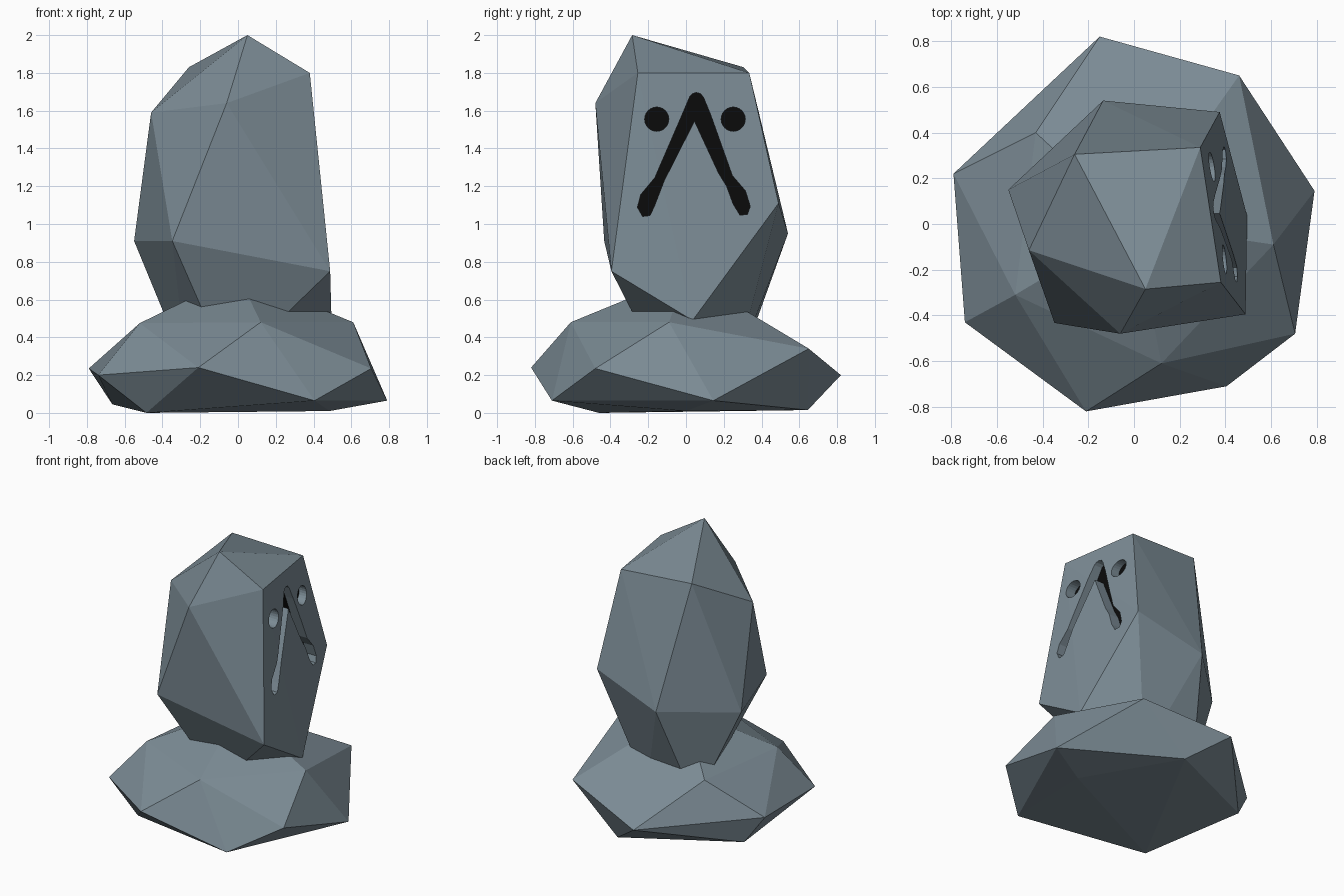
import bpy, bmesh, math
from mathutils import Vector

if "Cube" in bpy.data.objects:
    bpy.data.objects.remove(bpy.data.objects["Cube"])


def material(name, rgb):
    m = bpy.data.materials.new(name)
    m.diffuse_color = (*rgb, 1)
    m.use_nodes = True
    m.node_tree.nodes["Principled BSDF"].inputs["Base Color"].default_value = m.diffuse_color
    return m


STONE = material("blue grey stone", (0.20, 0.26, 0.30))
BLACK = material("black recess", (0.003, 0.003, 0.003))


def finish(bm, name):
    bmesh.ops.recalc_face_normals(bm, faces=bm.faces[:])
    me = bpy.data.meshes.new(name)
    bm.to_mesh(me)
    bm.free()
    ob = bpy.data.objects.new(name, me)
    bpy.context.collection.objects.link(ob)
    me.materials.append(STONE)
    me.materials.append(BLACK)
    return ob


def boulder(name, corners):
    """Faceted stone: convex hull around a few corner points."""
    bm = bmesh.new()
    for c in corners:
        bm.verts.new(c)
    res = bmesh.ops.convex_hull(bm, input=bm.verts[:])
    loose = [v for v in bm.verts if not v.link_faces]
    bmesh.ops.delete(bm, geom=loose, context='VERTS')
    return finish(bm, name)


# Wide stone at the bottom
boulder("base_stone", [
    (0, 0, .73),
    (.61, -.09, .48), (.12, -.61, .48), (-.52, -.31, .475), (-.43, .40, .48), (.46, .65, .34),
    (-.15, .82, .20), (.79, .145, .065), (.705, -.48, .235), (.405, -.71, .065),
    (-.21, -.82, .24), (-.74, -.43, .20), (-.79, .22, .235),
    (-.485, -.46, 0), (-.665, .28, .045), (.10, .645, .015), (.485, 0, .01)])

# Tall stone on top, with a broad flat side towards +x
head = boulder("head_stone", [
    (.05, -.285, 2.0), (.29, .335, 1.80), (-.26, .305, 1.83), (.38, -.255, 1.80),
    (-.06, -.48, 1.64), (-.46, -.115, 1.59), (-.55, .15, .91), (-.135, .54, .95),
    (.375, .49, 1.11), (.495, .035, .49), (.488, -.395, .75), (-.348, -.433, .91),
    (-.05, -.13, .23), (-.27, .28, .23), (.13, .26, .23)])

# Carved face: recesses whose floor lies parallel to the flat side
DEPTH = 0.07
A, B = 0.105, 0.09


def side_x(y, z):
    return 0.38 - A * (y + .25) - B * (z - 1.8)


def recess(name, outline):
    bm = bmesh.new()
    inner = [bm.verts.new((side_x(y, z) - DEPTH, y, z)) for y, z in outline]
    outer = [bm.verts.new((side_x(y, z) + 0.2, y, z)) for y, z in outline]
    n = len(outline)
    bm.faces.new(inner)
    bm.faces.new(outer[::-1])
    for i in range(n):
        j = (i + 1) % n
        bm.faces.new((inner[i], outer[i], outer[j], inner[j]))
    ob = finish(bm, name)
    ob.hide_render = True
    return ob


def circle(cy, cz, r, n=24):
    return [(cy + r * math.cos(math.tau * i / n), cz + r * math.sin(math.tau * i / n))
            for i in range(n)]


nose_outline = [
    (.02, 1.675), (.035, 1.69), (.055, 1.696), (.077, 1.69), (.093, 1.67), (.13, 1.58),
    (.245, 1.257), (.315, 1.175), (.34, 1.093), (.325, 1.05), (.285, 1.048), (.25, 1.105),
    (.215, 1.20), (.172, 1.27), (.045, 1.545),
    (-.115, 1.23), (-.165, 1.10), (-.19, 1.045), (-.23, 1.04), (-.257, 1.088),
    (-.24, 1.155), (-.165, 1.245), (-.02, 1.58)]
cutters = [recess("eye_cutter_1", circle(-.155, 1.555, .064)),
           recess("eye_cutter_2", circle(.25, 1.555, .064)),
           recess("nose_cutter", nose_outline)]

for c in cutters:
    mod = head.modifiers.new("carve", 'BOOLEAN')
    mod.operation = 'DIFFERENCE'
    mod.solver = 'EXACT'
    mod.object = c
bpy.context.view_layer.update()
carved = bpy.data.meshes.new_from_object(head.evaluated_get(bpy.context.evaluated_depsgraph_get()))
head.modifiers.clear()
head.data = carved
for c in cutters:
    bpy.data.objects.remove(c)

# Recess floors are black
normal = Vector((1, A, B)).normalized()
for p in carved.polygons:
    off = p.center.x - side_x(p.center.y, p.center.z)
    p.material_index = int(abs(off + DEPTH) < 0.004 and p.normal.dot(normal) > 0.99)
